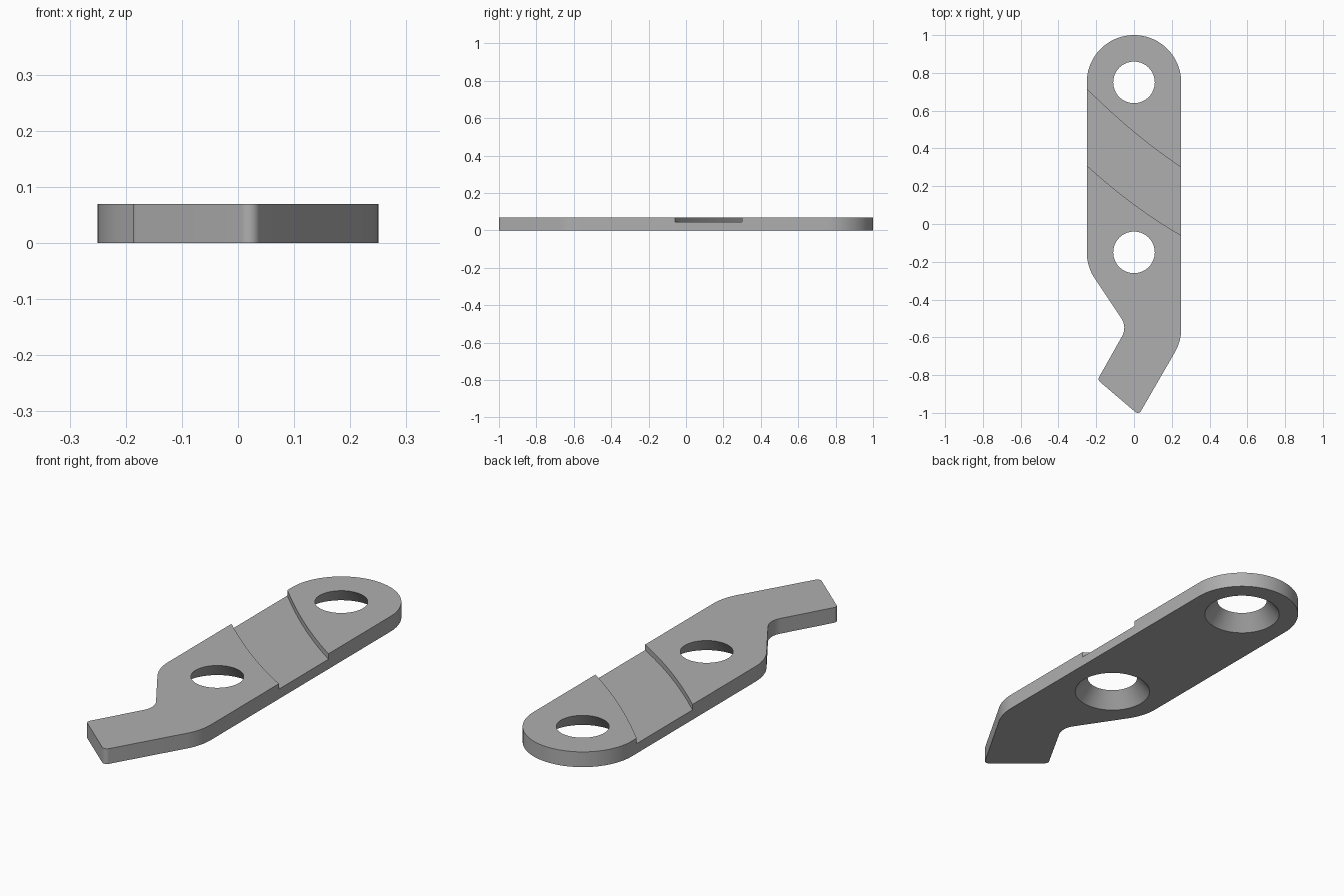
import bpy, bmesh
from math import sin, cos, pi, radians
from mathutils import Vector

THICK = 0.07
GROOVE_Z = 0.045

cube = bpy.data.objects.get("Cube")
if cube:
    bpy.data.objects.remove(cube, do_unlink=True)

steel = bpy.data.materials.new("plain_grey")
steel.use_nodes = True
GREY = (0.43, 0.43, 0.43, 1)
steel.diffuse_color = GREY
steel.node_tree.nodes["Principled BSDF"].inputs["Base Color"].default_value = GREY


def prism(name, outline, z0, z1):
    """Extrude a flat outline between two heights."""
    bm = bmesh.new()
    face = bm.faces.new([bm.verts.new((x, y, z0)) for x, y in outline])
    side = bmesh.ops.extrude_face_region(bm, geom=[face])["geom"]
    top = [v for v in side if isinstance(v, bmesh.types.BMVert)]
    bmesh.ops.translate(bm, vec=(0, 0, z1 - z0), verts=top)
    bmesh.ops.recalc_face_normals(bm, faces=bm.faces)
    mesh = bpy.data.meshes.new(name)
    bm.to_mesh(mesh)
    bm.free()
    mesh.materials.append(steel)
    obj = bpy.data.objects.new(name, mesh)
    bpy.context.collection.objects.link(obj)
    return obj


def fillet(prev, corner, nxt, radius, steps=12):
    """Points of a round tangent to both edges at a corner."""
    p, c, n = Vector(prev), Vector(corner), Vector(nxt)
    a, b = (p - c).normalized(), (n - c).normalized()
    half = a.angle(b) / 2
    centre = c + (a + b).normalized() * radius / sin(half)
    start = c + a * radius / (sin(half) / cos(half)) - centre
    end = c + b * radius / (sin(half) / cos(half)) - centre
    sweep = pi - 2 * half
    return [centre + (start * sin(sweep * (1 - i / steps)) + end * sin(sweep * i / steps)) / sin(sweep)
            for i in range(steps + 1)]


# Plate outline: rounded far end, then filleted corners of the bent arm
corners = [(-0.25, 0.75, 0), (-0.25, -0.225, 0.25), (-0.036, -0.546, 0.09),
           (-0.193, -0.825, 0.02), (0.025, -1.0106, 0.02),
           (0.25, -0.621, 0.25), (0.25, 0.75, 0)]
outline = [(0.25 * cos(pi * i / 48), 0.75 + 0.25 * sin(pi * i / 48)) for i in range(49)]
for before, here, after in zip(corners, corners[1:], corners[2:]):
    outline += fillet(before[:2], here[:2], after[:2], here[2])
plate = prism("lever_plate", outline, 0, THICK)


# Curved diagonal groove across the top
def groove_edge(left_y, right_y, reach=0.3, sag=0.021, steps=24):
    pts = []
    for i in range(steps + 1):
        x = reach * (2 * i / steps - 1)
        t = x / 0.25
        pts.append((x, (left_y + right_y) / 2 + t * (right_y - left_y) / 2 - sag * (1 - t * t)))
    return pts


cutters = [prism("groove_cutter", groove_edge(0.31, -0.06) + groove_edge(0.715, 0.30)[::-1],
                 GROOVE_Z, THICK + 0.05)]

# Countersunk holes, wide on the underside
TOP_R, BOTTOM_R, EXTRA = 0.11, 0.166, 0.02
flare = (BOTTOM_R - TOP_R) / THICK * EXTRA
for y in (0.75, -0.15):
    bpy.ops.mesh.primitive_cone_add(vertices=64, radius1=BOTTOM_R + flare, radius2=TOP_R - flare,
                                    depth=THICK + 2 * EXTRA, location=(0, y, THICK / 2))
    cone = bpy.context.object
    cone.name = "hole_cutter"
    cone.data.materials.append(steel)
    cutters.append(cone)

for cutter in cutters:
    cutter.hide_render = True
    mod = plate.modifiers.new("cut", "BOOLEAN")
    mod.operation = "DIFFERENCE"
    mod.solver = "EXACT"
    mod.object = cutter

# Bake the cuts and remove the cutters
bpy.context.view_layer.update()
cut = bpy.data.meshes.new_from_object(plate.evaluated_get(bpy.context.evaluated_depsgraph_get()))
plate.modifiers.clear()
plate.data = cut
for cutter in cutters:
    bpy.data.objects.remove(cutter, do_unlink=True)

bpy.ops.object.select_all(action="DESELECT")
plate.select_set(True)
bpy.context.view_layer.objects.active = plate
bpy.ops.object.shade_smooth_by_angle(angle=radians(30))
